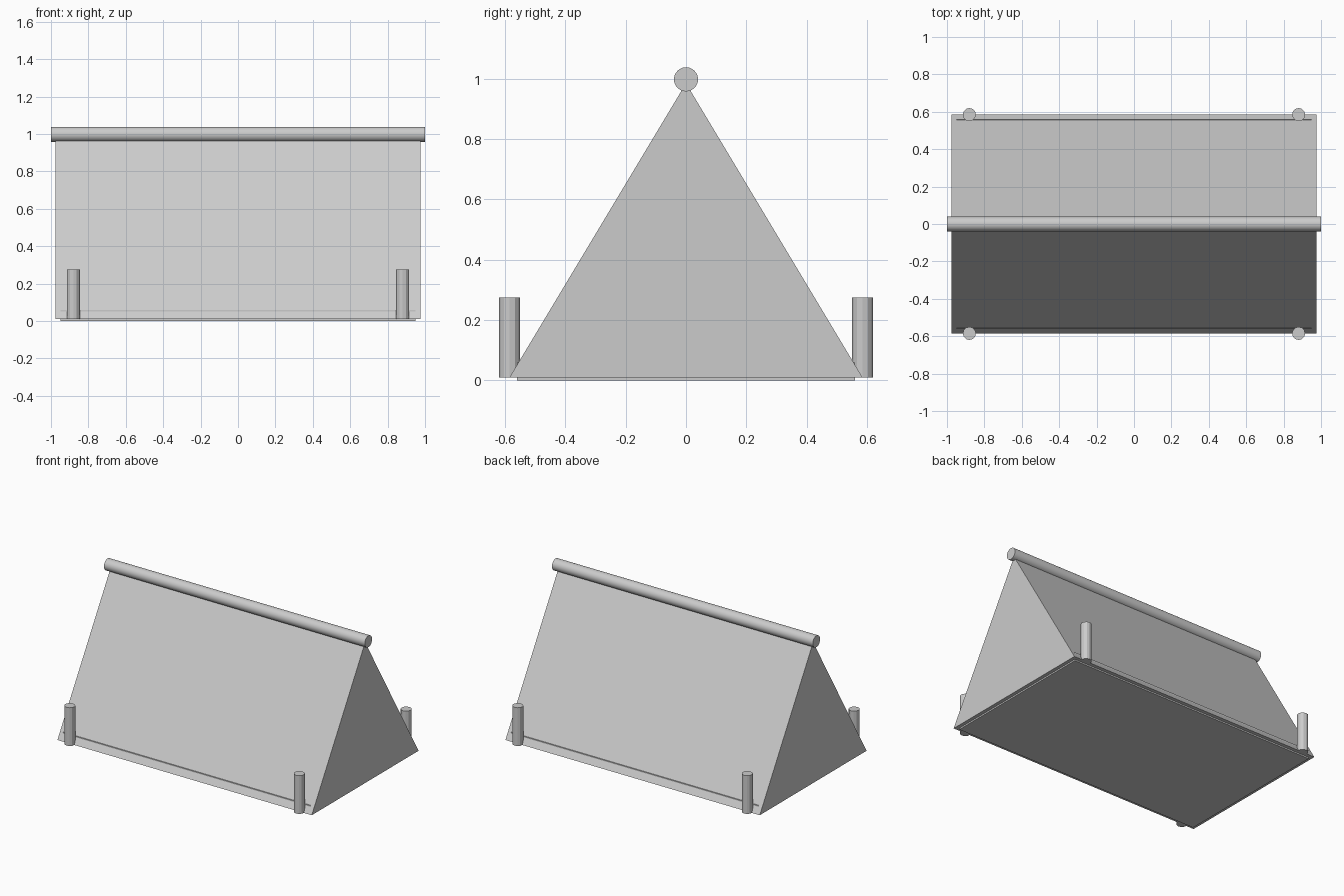
import bpy, bmesh, math
from mathutils import Matrix, Vector

cube = bpy.data.objects.get("Cube")
if cube:
    bpy.data.objects.remove(cube, do_unlink=True)

GREY = (0.6, 0.6, 0.6, 1)
mat = bpy.data.materials.new("plain_grey")
mat.use_nodes = True
mat.diffuse_color = GREY
mat.node_tree.nodes["Principled BSDF"].inputs["Base Color"].default_value = GREY


def finish(name, bm):
    bmesh.ops.recalc_face_normals(bm, faces=bm.faces)
    mesh = bpy.data.meshes.new(name)
    bm.to_mesh(mesh)
    bm.free()
    mesh.materials.append(mat)
    obj = bpy.data.objects.new(name, mesh)
    bpy.context.collection.objects.link(obj)
    return obj


def cylinder(name, radius, length, sides, centre, turn=Matrix()):
    bm = bmesh.new()
    bmesh.ops.create_cone(bm, cap_ends=True, segments=sides, radius1=radius,
                          radius2=radius, depth=length,
                          matrix=Matrix.Translation(centre) @ turn)
    return finish(name, bm)


# Tent body: a triangular profile extruded along x
bm = bmesh.new()
profile = [(-0.585, 0.01), (0.585, 0.01), (0, 0.985)]
end = bm.faces.new([bm.verts.new((-0.975, y, z)) for y, z in profile])
side = bmesh.ops.extrude_face_region(bm, geom=[end], use_keep_orig=True)
moved = [v for v in side["geom"] if isinstance(v, bmesh.types.BMVert)]
bmesh.ops.translate(bm, verts=moved, vec=(1.95, 0, 0))
finish("tent_body", bm)

# Floor slab, its long edges just showing through the canvas
bm = bmesh.new()
bmesh.ops.create_cube(bm, size=1, matrix=Matrix.Translation((0, 0, 0.03))
                      @ Matrix.Diagonal((1.9, 1.12, 0.06, 1)))
finish("floor", bm)

# Ridge pole, smooth around with sharp ends
pole = cylinder("ridge_pole", 0.04, 2, 24, Vector((0, 0, 0.998)),
                Matrix.Rotation(math.pi / 2, 4, "Y"))
bpy.ops.object.select_all(action="DESELECT")
pole.select_set(True)
bpy.context.view_layer.objects.active = pole
bpy.ops.object.shade_smooth_by_angle(angle=math.radians(30))

# Four corner stakes
for x, side_name in ((-0.88, "right"), (0.88, "left")):
    for y, end_name in ((-0.585, "front"), (0.585, "back")):
        cylinder(f"{end_name}_{side_name}_stake", 0.035, 0.265, 12,
                 Vector((x, y, 0.1425)))
